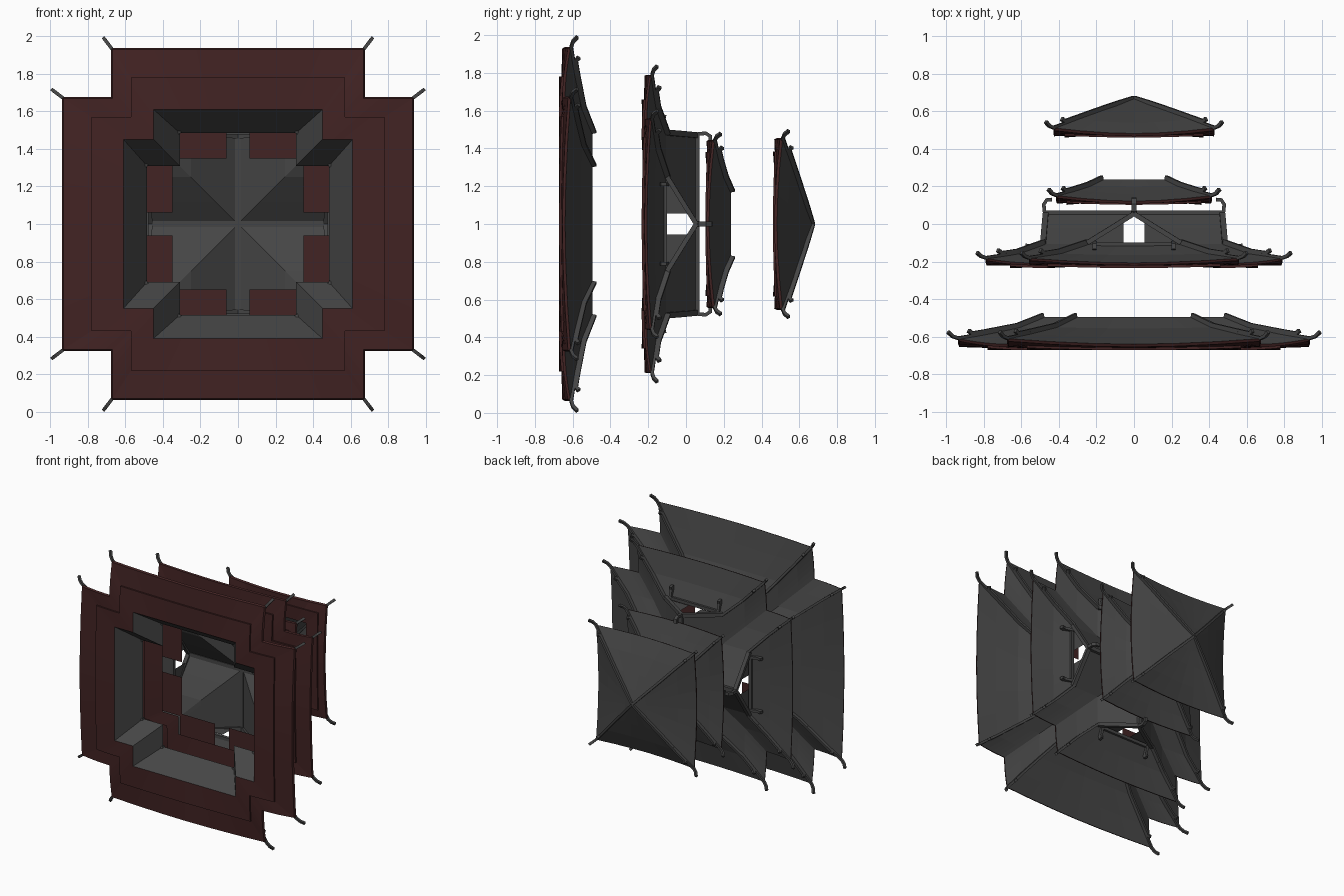
import bpy, bmesh
from mathutils import Vector

if "Cube" in bpy.data.objects:
    bpy.data.objects.remove(bpy.data.objects["Cube"])

# Tiered roof set whose own "up" axis is +y. Local coords: u = x, v = z - 1, h = y.
def material(name, rgb):
    m = bpy.data.materials.new(name)
    m.diffuse_color = (*rgb, 1)
    m.use_nodes = True
    m.node_tree.nodes["Principled BSDF"].inputs["Base Color"].default_value = m.diffuse_color
    return m

TILE = material("grey_roof_tile", (0.06, 0.06, 0.06))
RED = material("dark_red_eaves", (0.055, 0.017, 0.017))

def world(p):
    return Vector((p[0], p[2], 1 + p[1]))

def finish(name, bm, recalc=True):
    bmesh.ops.remove_doubles(bm, verts=bm.verts, dist=1e-4)
    if recalc:
        bmesh.ops.recalc_face_normals(bm, faces=bm.faces)
    me = bpy.data.meshes.new(name)
    bm.to_mesh(me)
    bm.free()
    me.materials.append(TILE)
    me.materials.append(RED)
    ob = bpy.data.objects.new(name, me)
    bpy.context.collection.objects.link(ob)
    return ob

def plan(cross, a, b):
    """Corner list (u, v, is_convex) of a cross or a rectangle."""
    if not cross:
        return [(a, -b, 1), (a, b, 1), (-a, b, 1), (-a, -b, 1)]
    pts, out = [(a, -b, 1), (a, b, 1), (b, b, 0)], []
    for _ in range(4):
        out += pts
        pts = [(-v, u, c) for u, v, c in pts]
    return out

def ring_points(cross, a, b, h, lift, n=6):
    """Outline with eaves that sweep up towards the convex corners."""
    c = plan(cross, a, b)
    res = []
    for i, (u0, v0, c0) in enumerate(c):
        u1, v1, c1 = c[(i + 1) % len(c)]
        for k in range(n):
            s = k / n
            w0 = c0 * max(0, 1 - (2 * s if c1 else s))
            w1 = c1 * max(0, (2 * s - 1 if c0 else s))
            w = max(w0, w1) ** 1.8
            res.append(((u0 + (u1 - u0) * s, v0 + (v1 - v0) * s, h + lift * w), c0 and c1))
    return res

def loft(name, cross, rings, close=True, open_from=99):
    """rings: (a, b, h, lift, material of the band to the next ring)."""
    bm = bmesh.new()
    outlines = [ring_points(cross, *r[:4]) for r in rings]
    vs = [[bm.verts.new(world(p)) for p, _ in o] for o in outlines]
    m = len(vs[0])
    for j in range(len(rings) if close else len(rings) - 1):
        k = (j + 1) % len(rings)
        for i in range(m):
            if j >= open_from and outlines[j][i][1]:
                continue            # gable ends stay open
            f = bm.faces.new((vs[j][i], vs[j][(i + 1) % m], vs[k][(i + 1) % m], vs[k][i]))
            f.material_index = rings[j][4]
    return finish(name, bm)

def sweep(bm, path, w, d):
    """Square bar along a path of (u, v, h) points."""
    P = [Vector(p) for p in path]
    up = Vector((0, 0, 1))
    flat = P[-1] - P[0]
    flat.z = 0
    side = flat.cross(up).normalized() * w / 2
    loops = []
    for i, p in enumerate(P):
        t = (P[min(i + 1, len(P) - 1)] - P[max(i - 1, 0)]).normalized()
        nrm = side.cross(t).normalized() * d / 2
        loops.append([bm.verts.new(world(q)) for q in
                      (p + side + nrm, p - side + nrm, p - side - nrm, p + side - nrm)])
    for A, B in zip(loops, loops[1:]):
        for i in range(4):
            bm.faces.new((A[i], A[(i + 1) % 4], B[(i + 1) % 4], B[i]))
    bm.faces.new(loops[0])
    bm.faces.new(loops[-1][::-1])

def turned(path, cross):
    """All symmetric copies of a path in the plan."""
    out = []
    for su in (1, -1):
        for sv in (1, -1):
            out.append([(su * u, sv * v, h) for u, v, h in path])
            if cross:
                out.append([(sv * v, su * u, h) for u, v, h in path])
    return out

def hips(name, cross, corners, tip, w=0.018):
    """Hip ridges with an upturned tip and a thicker upper part ending in a finial."""
    bm = bmesh.new()
    c = [Vector(p) for p in corners]
    t = Vector(tip)
    mid = c[-1].lerp(t, 0.55)
    mid.z -= (t.z - c[-1].z) * 0.25
    e = c[-2].lerp(c[-1], 0.5)
    f = c[-2].lerp(c[-1], 0.62)
    up = Vector((0, 0, 0.012))
    for p in turned([tuple(q) for q in c + [mid, t]], cross):
        sweep(bm, p, w, 0.018)
    for p in turned([tuple(q) for q in [x + up for x in c[:-1]] + [e + up, f + up * 2.6]], cross):
        sweep(bm, p, w, 0.022)
    return finish(name, bm)

# --- Tier 1: wide cross-shaped skirt roof
loft("lowest_roof", True, [
    (0.61, 0.45, -0.672, 0.0, 1), (0.78, 0.57, -0.672, 0.012, 1), (0.78, 0.57, -0.66, 0.012, 1),
    (0.93, 0.668, -0.655, 0.03, 1), (0.937, 0.675, -0.64, 0.03, 0), (0.79, 0.56, -0.603, 0.018, 0),
    (0.62, 0.42, -0.556, 0.006, 0), (0.485, 0.31, -0.495, 0.0, 0)])
hips("lowest_roof_hips", True, [
    (0.485, 0.31, -0.497), (0.62, 0.42, -0.55), (0.79, 0.56, -0.583), (0.937, 0.675, -0.608)],
    (0.99, 0.715, -0.575))

# --- Tier 2: cross-shaped roof with four gables
loft("gabled_roof", True, [
    (0.50, 0.36, -0.23, 0.0, 1), (0.66, 0.46, -0.235, 0.01, 1), (0.66, 0.46, -0.222, 0.01, 1),
    (0.785, 0.555, -0.22, 0.025, 1), (0.79, 0.56, -0.207, 0.025, 0), (0.62, 0.40, -0.165, 0.008, 0),
    (0.48, 0.25, -0.107, 0.0, 0), (0.47, 0.12, -0.022, 0.0, 0), (0.46, 0.0, 0.06, 0.0, 0)],
    close=False, open_from=6)
hips("gabled_roof_hips", True, [
    (0.48, 0.25, -0.105), (0.62, 0.40, -0.155), (0.79, 0.56, -0.18)], (0.835, 0.60, -0.152))

# gable walls either side of a narrow central opening
bm = bmesh.new()
for p in turned([(0.468, 0.055, -0.115), (0.468, 0.25, -0.115), (0.468, 0.055, 0.02)], True):
    bm.faces.new([bm.verts.new(world(q)) for q in p])
finish("gable_walls", bm)

# red ceiling plates under the gables
bm = bmesh.new()
for p in turned([(0.35, 0.06, -0.2), (0.52, 0.06, -0.2), (0.52, 0.37, -0.2), (0.35, 0.37, -0.2)], True):
    f = bm.faces.new([bm.verts.new(world(q)) for q in p])
    f.material_index = 1
finish("gable_ceiling", bm)

# verge ridges, short slope ridges, and ridge along each gable foot
bm = bmesh.new()
for p in turned([(0.47, 0.0, 0.055), (0.477, 0.12, -0.02), (0.484, 0.25, -0.1)], True):
    sweep(bm, p, 0.03, 0.025)
for p in turned([(0.47, 0.21, -0.105), (0.55, 0.21, -0.125), (0.58, 0.21, -0.118)], True):
    sweep(bm, p, 0.02, 0.03)
for p in turned([(0.49, 0.0, -0.112), (0.49, 0.21, -0.112)], True):
    sweep(bm, p, 0.025, 0.025)
finish("gable_ridges", bm)

# main ridges crossing at the centre, with hooked end ornaments
bm = bmesh.new()
sweep(bm, [(-0.465, 0, 0.058), (0.465, 0, 0.058)], 0.03, 0.028)
sweep(bm, [(0, -0.465, 0.058), (0, 0.465, 0.058)], 0.03, 0.028)
for s in (1, -1):
    hook = [(0.455, 0.05), (0.478, 0.07), (0.48, 0.105), (0.465, 0.128), (0.437, 0.13)]
    sweep(bm, [(s * a, 0, h) for a, h in hook], 0.025, 0.02)
    sweep(bm, [(0, s * a, h) for a, h in hook], 0.025, 0.02)
finish("main_ridges", bm)

# --- Tier 3: square skirt roof
loft("upper_skirt_roof", False, [
    (0.29, 0.31, 0.108, 0.0, 1), (0.36, 0.38, 0.102, 0.01, 1), (0.36, 0.38, 0.112, 0.01, 1),
    (0.41, 0.44, 0.108, 0.03, 1), (0.415, 0.445, 0.122, 0.03, 0), (0.32, 0.34, 0.162, 0.015, 0),
    (0.24, 0.25, 0.198, 0.005, 0), (0.17, 0.175, 0.238, 0.0, 0)])
hips("upper_skirt_hips", False, [
    (0.17, 0.175, 0.236), (0.24, 0.25, 0.203), (0.32, 0.34, 0.177), (0.415, 0.445, 0.153)],
    (0.455, 0.478, 0.185))

# --- Tier 4: pyramid roof
loft("top_roof", False, [
    (0.27, 0.28, 0.468, 0.0, 1), (0.37, 0.385, 0.46, 0.01, 1), (0.37, 0.385, 0.47, 0.01, 1),
    (0.425, 0.448, 0.467, 0.03, 1), (0.43, 0.455, 0.482, 0.03, 0), (0.31, 0.33, 0.54, 0.018, 0),
    (0.19, 0.2, 0.593, 0.008, 0), (0.09, 0.095, 0.635, 0.0, 0), (0.0, 0.0, 0.672, 0.0, 0)],
    close=False)
hips("top_roof_hips", False, [
    (0.0, 0.0, 0.66), (0.09, 0.095, 0.632), (0.19, 0.2, 0.598), (0.31, 0.33, 0.555),
    (0.43, 0.455, 0.513)], (0.47, 0.493, 0.545))
